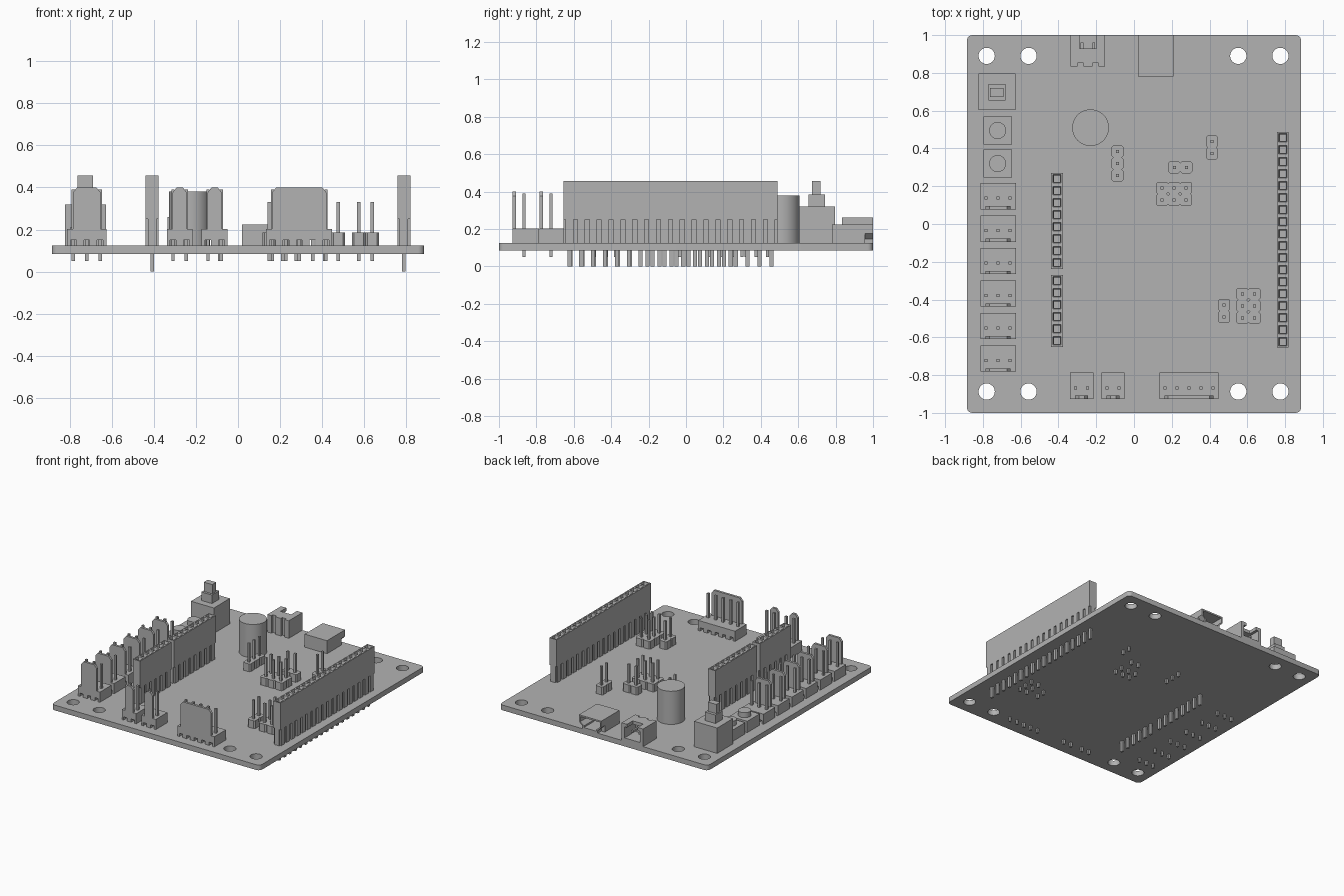
import bpy, bmesh, math
from mathutils import Matrix, Vector

cube = bpy.data.objects.get("Cube")
if cube:
    bpy.data.objects.remove(cube, do_unlink=True)

grey = bpy.data.materials.new("plain_grey")
grey.use_nodes = True
grey.diffuse_color = (0.45, 0.45, 0.45, 1)
grey.node_tree.nodes["Principled BSDF"].inputs["Base Color"].default_value = (0.45, 0.45, 0.45, 1)

P = 0.0635                  # pin pitch
BOTTOM, TOP = 0.085, 0.125  # board faces
PIN = 0.016                 # pin thickness


def box(bm, x0, x1, y0, y1, z0, z1):
    m = Matrix.Translation(((x0 + x1) / 2, (y0 + y1) / 2, (z0 + z1) / 2))
    m = m @ Matrix.Diagonal((x1 - x0, y1 - y0, z1 - z0, 1))
    return bmesh.ops.create_cube(bm, size=1, matrix=m)["verts"]


def cylinder(bm, x, y, r, z0, z1, sides=32):
    bmesh.ops.create_cone(bm, cap_ends=True, segments=sides, radius1=r, radius2=r,
                          depth=z1 - z0, matrix=Matrix.Translation((x, y, (z0 + z1) / 2)))


def prism(bm, points, direction):
    face = bm.faces.new([bm.verts.new(p) for p in points])
    out = bmesh.ops.extrude_face_region(bm, geom=[face])["geom"]
    verts = [g for g in out if isinstance(g, bmesh.types.BMVert)]
    bmesh.ops.translate(bm, verts=verts, vec=direction)


def pin(bm, x, y, z0, z1, depth=PIN):
    box(bm, x - PIN / 2, x + PIN / 2, y - depth / 2, y + depth / 2, z0, z1)


def finish(name, bm, smooth=False):
    bmesh.ops.recalc_face_normals(bm, faces=bm.faces)
    mesh = bpy.data.meshes.new(name)
    bm.to_mesh(mesh)
    bm.free()
    mesh.materials.append(grey)
    ob = bpy.data.objects.new(name, mesh)
    bpy.context.collection.objects.link(ob)
    if smooth:
        activate(ob)
        bpy.ops.object.shade_smooth_by_angle(angle=math.radians(35))
    return ob


def activate(ob):
    bpy.ops.object.select_all(action="DESELECT")
    bpy.context.view_layer.objects.active = ob
    ob.select_set(True)


def cut(ob, bm):
    cutter = finish("cutter", bm)
    cutter.hide_render = True
    mod = ob.modifiers.new("cut", "BOOLEAN")
    mod.operation, mod.solver, mod.object = "DIFFERENCE", "EXACT", cutter
    activate(ob)
    bpy.ops.object.modifier_apply(modifier=mod.name)
    bpy.data.objects.remove(cutter, do_unlink=True)


# Circuit board with rounded corners and eight mounting holes
bm = bmesh.new()
box(bm, -0.885, 0.885, -1, 1, BOTTOM, TOP)
upright = [e for e in bm.edges if abs(e.verts[0].co.z - e.verts[1].co.z) > 0.01]
bmesh.ops.bevel(bm, geom=upright, offset=0.03, segments=6, profile=0.5, affect="EDGES")
board = finish("circuit_board", bm)
bm = bmesh.new()
for x in (-0.78, -0.558, 0.552, 0.775):
    for y in (-0.887, 0.89):
        cylinder(bm, x, y, 0.043, 0, 0.3)
cut(board, bm)
activate(board)
bpy.ops.object.shade_smooth_by_angle(angle=math.radians(35))


# Tall socket strips with funnel holes, grooved feet and long pins
def socket_strip(name, x, y0, n):
    bm = bmesh.new()
    w, split, top, groove = 0.031, 0.25, 0.457, 0.011
    box(bm, x - w, x + w, y0, y0 + n * P, split, top)
    for i in range(1, n):
        bmesh.ops.bisect_plane(bm, geom=bm.verts[:] + bm.edges[:] + bm.faces[:],
                               plane_co=(x, y0 + i * P, 0), plane_no=(0, 1, 0))
    cells = [f for f in bm.faces if f.calc_center_median().z > top - 0.001]
    bmesh.ops.inset_individual(bm, faces=cells, thickness=0.013)
    bmesh.ops.inset_individual(bm, faces=cells, thickness=0.008, depth=-0.02)
    for f in cells:
        hole = bmesh.ops.extrude_discrete_faces(bm, faces=[f])["faces"][0]
        bmesh.ops.translate(bm, verts=hole.verts, vec=(0, 0, -0.12))
    box(bm, x - w + groove, x + w - groove, y0, y0 + n * P, TOP, split)
    for i in range(n):
        y = y0 + (i + 0.5) * P
        box(bm, x - w, x + w, y - P / 2 + groove, y + P / 2 - groove, TOP, split)
        pin(bm, x, y, 0, TOP, 0.022)
    finish(name, bm)


socket_strip("socket_strip_left", 0.788, -0.655, 18)
socket_strip("socket_strip_right_back", -0.408, -0.237, 8)
socket_strip("socket_strip_right_front", -0.408, -0.65, 6)


# Locking wire connectors: slotted base, chamfered lock wall, pins
def wire_connector(name, x, back, n):
    bm = bmesh.new()
    half, front = n * P / 2 - 0.002, back - 0.14
    box(bm, x - half, x + half, front, back, 0.15, 0.203)
    xs = [x + (i - (n - 1) / 2) * P for i in range(n)]
    edges = [x - half] + [v for px in xs for v in (px - 0.014, px + 0.014)] + [x + half]
    for a, b in zip(edges[::2], edges[1::2]):
        box(bm, a, b, front, back, TOP, 0.15)
    w = half - 0.027
    wall = [(-w, 0.2), (w, 0.2), (w, 0.375), (w - 0.02, 0.4), (0.02 - w, 0.4), (-w, 0.375)]
    prism(bm, [(x + a, front, z) for a, z in wall], (0, 0.018, 0))
    for px in xs:
        pin(bm, px, back - 0.08, 0.05, 0.39)
    finish(name, bm)


for i in range(6):
    wire_connector(f"side_connector_{i + 1}", -0.719, 0.218 - i * 0.172, 3)
wire_connector("front_connector_right", -0.277, -0.787, 2)
wire_connector("front_connector_middle", -0.111, -0.787, 2)
wire_connector("front_connector_left", 0.291, -0.787, 5)


# Pin headers made of octagonal cells
def pin_header(name, x, y, nx, ny):
    bm = bmesh.new()
    h, c = P / 2, 0.009
    corner = [(h, c - h), (h, h - c), (h - c, h), (c - h, h)]
    octagon = corner + [(-a, -b) for a, b in corner]
    for i in range(nx):
        for j in range(ny):
            px, py = x + (i - (nx - 1) / 2) * P, y + (j - (ny - 1) / 2) * P
            prism(bm, [(px + a, py + b, TOP) for a, b in octagon], (0, 0, 0.06))
            pin(bm, px, py, 0.05, 0.33)
    finish(name, bm)


pin_header("header_three", -0.087, 0.32, 1, 3)
pin_header("header_two_back", 0.413, 0.405, 1, 2)
pin_header("header_two_wide", 0.245, 0.3, 2, 1)
pin_header("header_six_back", 0.212, 0.16, 3, 2)
pin_header("header_two_front", 0.477, -0.46, 1, 2)
pin_header("header_six_front", 0.606, -0.433, 2, 3)

# Push switch with stepped plunger
bm = bmesh.new()
box(bm, -0.822, -0.627, 0.603, 0.796, TOP, 0.32)
box(bm, -0.77, -0.68, 0.655, 0.742, 0.32, 0.385)
box(bm, -0.762, -0.69, 0.673, 0.72, 0.385, 0.456)
finish("power_switch", bm)

# Small push buttons
for name, y in (("button_back", 0.495), ("button_front", 0.32)):
    bm = bmesh.new()
    box(bm, -0.797, -0.647, y - 0.075, y + 0.075, TOP, 0.212)
    cylinder(bm, -0.722, y, 0.045, 0.212, 0.25)
    finish(name, bm, True)

# Capacitor can
bm = bmesh.new()
cylinder(bm, -0.23, 0.51, 0.097, TOP, 0.38, 48)
finish("capacitor", bm, True)


# Data port: box with a tapered, hollow mouth
def port_profile(y, t):
    half = [(0.095 - t, 0.225 - t), (0.095 - t, 0.175), (0.065 - t, 0.145 + t / 3), (0.065 - t, TOP + t)]
    pts = half + [(-a, z) for a, z in reversed(half)]
    return [(0.115 + a, y, z) for a, z in pts]


bm = bmesh.new()
box(bm, 0.02, 0.21, 0.78, 0.957, TOP, 0.225)
port_back = finish("data_port_body", bm)
bm = bmesh.new()
prism(bm, port_profile(0.95, 0), (0, 0.05, 0))
port_mouth = finish("data_port_mouth", bm)
for ob in (port_back, port_mouth):
    bm = bmesh.new()
    prism(bm, port_profile(0.81, 0.012), (0, 0.25, 0))
    cut(ob, bm)

# Battery socket: hollow box with a slot in the roof and small front notches
bm = bmesh.new()
box(bm, -0.335, -0.153, 0.835, 1, TOP, 0.26)
battery = finish("battery_socket", bm)
for x0, x1, y0, y1, z0, z1 in ((-0.31, -0.178, 0.87, 1.1, 0.15, 0.235),
                               (-0.289, -0.199, 0.93, 1.1, 0.2, 0.3),
                               (-0.3, -0.268, 0.8, 0.852, 0.1, 0.3),
                               (-0.22, -0.188, 0.8, 0.852, 0.1, 0.3)):
    bm = bmesh.new()
    box(bm, x0, x1, y0, y1, z0, z1)
    cut(battery, bm)
bm = bmesh.new()
for x in (-0.275, -0.213):
    box(bm, x - 0.007, x + 0.007, 0.86, 0.96, 0.185, 0.2)
finish("battery_socket_pins", bm)
